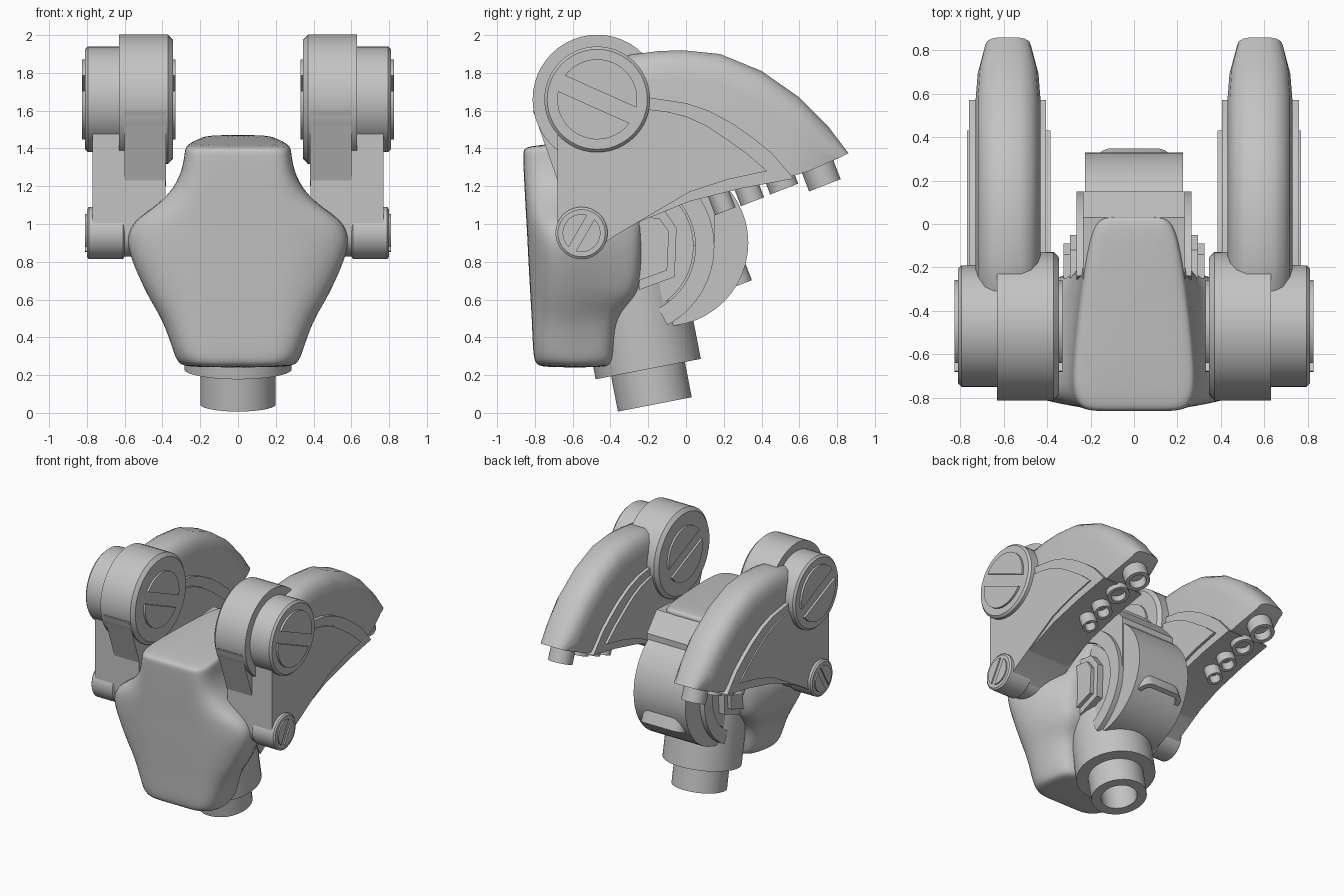
import bpy, bmesh, math
from mathutils import Vector, Matrix

if "Cube" in bpy.data.objects:
    bpy.data.objects.remove(bpy.data.objects["Cube"])

grey = bpy.data.materials.new("warm_grey")
grey.diffuse_color = (0.55, 0.55, 0.55, 1)
grey.use_nodes = True
grey.node_tree.nodes["Principled BSDF"].inputs["Base Color"].default_value = grey.diffuse_color


def finish(name, bm, mirror=False, angle=35):
    bmesh.ops.remove_doubles(bm, verts=bm.verts, dist=1e-5)
    bmesh.ops.recalc_face_normals(bm, faces=bm.faces)
    me = bpy.data.meshes.new(name)
    bm.to_mesh(me)
    bm.free()
    me.materials.append(grey)
    ob = bpy.data.objects.new(name, me)
    bpy.context.collection.objects.link(ob)
    bpy.ops.object.select_all(action='DESELECT')
    ob.select_set(True)
    bpy.context.view_layer.objects.active = ob
    bpy.ops.object.shade_smooth_by_angle(angle=math.radians(angle))
    if mirror:
        ob.modifiers.new("mirror", 'MIRROR')
    return ob


def loft(name, rings, mirror=False, closed=False, angle=35):
    """Skin rings of equal length; cap the ends unless the chain is closed."""
    bm = bmesh.new()
    vs = [[bm.verts.new(p) for p in r] for r in rings]
    n = len(vs[0])
    pairs = list(zip(vs, vs[1:])) + ([(vs[-1], vs[0])] if closed else [])
    for a, b in pairs:
        for i in range(n):
            j = (i + 1) % n
            bm.faces.new((a[i], a[j], b[j], b[i]))
    if not closed:
        bm.faces.new(vs[0])
        bm.faces.new(vs[-1])
    return finish(name, bm, mirror, angle)


def prism(name, yz, x0, x1, mirror=False):
    return loft(name, [[(x, y, z) for y, z in yz] for x in (x0, x1)], mirror)


def arc(c, r, a0, a1, n):
    """Points of an arc in the y-z plane, angles in degrees."""
    return [(c[0] + r * math.cos(math.radians(a0 + (a1 - a0) * i / n)),
             c[1] + r * math.sin(math.radians(a0 + (a1 - a0) * i / n))) for i in range(n + 1)]


def disc(name, c, profile, mirror=True):
    """Turned part on an x axis; profile is (x, radius)."""
    return loft(name, [[(x, y, z) for y, z in arc(c, r, 0, 360, 48)[:-1]] for x, r in profile], mirror)


def half_moons(name, c, r, gap, tilt, x0, x1):
    a = math.degrees(math.asin(gap / r))
    for k in (0, 180):
        prism(f"{name}_{'lower' if k else 'upper'}", arc(c, r, tilt + k + a, tilt + k + 180 - a, 24), x0, x1, True)


def tube(name, end, down, length, r, hole, depth, cx=0.0, stretch=0.0, mirror=False):
    """Round pipe with a blind hole in its free end; stretch makes it an oblong."""
    d = Vector((0, down[0], down[1])).normalized()
    side = Vector((1, 0, 0))
    up = side.cross(d)
    e = Vector((cx, end[0], end[1]))
    rings = []
    for rad, off in ((r, -length), (r, 0), (hole, 0), (hole, -depth)):
        ring = []
        for i in range(32):
            t = 2 * math.pi * (i + .5) / 32
            s = stretch if math.cos(t) > 0 else -stretch
            ring.append(e + d * off + side * (rad * math.cos(t) + s) + up * rad * math.sin(t))
        rings.append(ring)
    return loft(name, rings, mirror)


# Shoulder drums with split raised caps on both sides
S = (-.47, 1.66)
disc("shoulder_drum", S, [(.345, .315), (.37, .342), (.63, .342)])
disc("shoulder_hub", S, [(.60, .28), (.795, .28), (.81, .265)])
half_moons("outer_cap", S, .212, .045, -24, .80, .826)
half_moons("inner_cap", S, .212, .045, -24, .33, .36)

# Lower pivots
P = (-.553, .952)
disc("lower_pivot", P, [(.42, .125), (.60, .125), (.61, .138), (.79, .138), (.80, .125)])
half_moons("pivot_cap", P, .10, .022, 60, .79, .81)

# Arm plates joining the shoulder and the lower pivot
prism("arm_plate", [(-.22, 1.61), (-.1, 1.595), (0, 1.57), (.1, 1.525), (.2, 1.46), (.32, 1.375), (.43, 1.28),
                    (.22, 1.235), (.02, 1.17), (-.39, .93), (-.5, .84), (-.68, .95), (-.68, 1.5), (-.45, 1.65)],
      .385, .77, True)
prism("arm_front_block", [(-.81, 1.6), (-.68, 1.23), (-.62, 1.2), (-.4, 1.3), (-.4, 1.6)], .38, .60, True)
prism("arm_band", [(-.3, 1.68), (-.2, 1.67), (0, 1.64), (.12, 1.6), (.25, 1.53), (.35, 1.46), (.45, 1.38),
                   (.52, 1.3), (.57, 1.24), (.3, 1.19), (.02, 1.12), (-.3, .99)], .405, .76, True)

# Curved fender, narrowing to the rear tip
outer = [(-.45, 1.8), (-.3, 1.895), (-.15, 1.915), (-.02, 1.92), (.18, 1.9), (.4, 1.81), (.6, 1.67), (.75, 1.52), (.86, 1.375)]
lower = [(-.45, 1.2), (-.3, 1.05), (-.2, 1.07), (-.1, 1.1), (.1, 1.15), (.3, 1.19), (.5, 1.235), (.65, 1.28), (.8, 1.345)]
widths = [.15] * 7 + [.14, .105]
rings = []
for o, l, w in zip(outer, lower, widths):
    o, l = Vector(o), Vector(l)
    length = (o - l).length
    half = []
    for k, d in ((.40, 0), (.72, .025), (.92, .075), (1, .15)):
        p = o.lerp(l, min(d / length, d * 4))
        half.append((k * w, p))
    half.append((w, l))
    rings.append([(.58 + x, p.x, p.y) for x, p in half] + [(.58 - x, p.x, p.y) for x, p in reversed(half)])
loft("fender", rings, True, angle=40)

# Row of exhaust pipes under each fender
for i, (end, r, ln) in enumerate([((.735, 1.205), .09, .15), ((.52, 1.185), .08, .1),
                                  ((.352, 1.118), .066, .13), ((.208, 1.068), .058, .13)]):
    tube(f"fender_pipe_{i + 1}", end, (.36, -.93), ln, r, r * .68, .07, .58, mirror=True)

# Face shell: height, flat half width, full half width, rear half width, front y, rear y
rows = [(.24, .16, .27, .24, -.76, -.42), (.26, .22, .325, .29, -.80, -.385), (.33, .25, .35, .31, -.81, -.375),
        (.47, .27, .40, .34, -.815, -.37), (.56, .28, .455, .37, -.82, -.32), (.64, .29, .505, .40, -.825, -.235),
        (.82, .30, .595, .42, -.835, -.225), (.93, .30, .62, .40, -.84, -.225), (1.02, .29, .58, .36, -.845, -.22),
        (1.10, .27, .44, .30, -.85, -.2), (1.20, .25, .34, .26, -.855, -.12), (1.31, .24, .30, .22, -.86, -.02),
        (1.39, .235, .29, .21, -.862, .03), (1.43, .23, .285, .20, -.86, .035), (1.45, .20, .25, .17, -.82, .01)]
rings = []
for z, f, w, b, y0, y1 in rows:
    half = [(.12, y0), (f, y0), (f + (w - f) * .72, y0 + .055), (w, y0 + .15), (w * .6 + b * .4, (y0 + y1) / 2 + .04),
            (b, y1 - .07), (b - .05, y1), (.08, y1)]
    top = max(0, (z - 1.2) / .25)   # crown slopes up to the rear
    rings.append([(x, y, z + top * (.075 * (y + .4))) for x, y in half] +
                 [(-x, y, z + top * (.075 * (y + .4))) for x, y in reversed(half)])
shell = loft("face_shell", rings, angle=180)
sub = shell.modifiers.new("smooth", 'SUBSURF')
sub.levels = sub.render_levels = 2

# Rear skull drum, flat sided, with raised side rings and ear blocks
disc("skull_drum", (-.11, .90), [(-.225, .44), (.225, .44)], False)
prism("skull_crest", [(-.6, 1.40), (.03, 1.44), (.15, 1.30), (.15, .9), (-.5, .8)], -.235, .235)
C = (-.32, .88)
prism("side_ring", arc(C, .47, -62, 80, 32) + arc(C, .37, 80, -62, 32), .15, .265, True)
prism("inner_side_disc", arc(C, .36, -60, 80, 24) + [(-.4, .9)], .1, .245, True)
prism("ear_block", [(-.25, .65), (-.06, .72), (-.05, .98), (-.12, 1.08), (-.25, 1.1)], .2, .295, True)
prism("ear_plate", [(-.25, .70), (-.10, .755), (-.09, .96), (-.14, 1.03), (-.25, 1.04)], .28, .325, True)

# Oblong vent on the rear of the skull
tube("rear_vent", (.27, .672), (.36, -.93), .22, .085, .05, .09, stretch=.1)

# Tilted neck
tube("neck_collar", (-.2, .232), (.19, -.98), .6, .285, .19, .02)
tube("neck_post", (-.165, .045), (.19, -.98), .4, .2, .13, .25)
